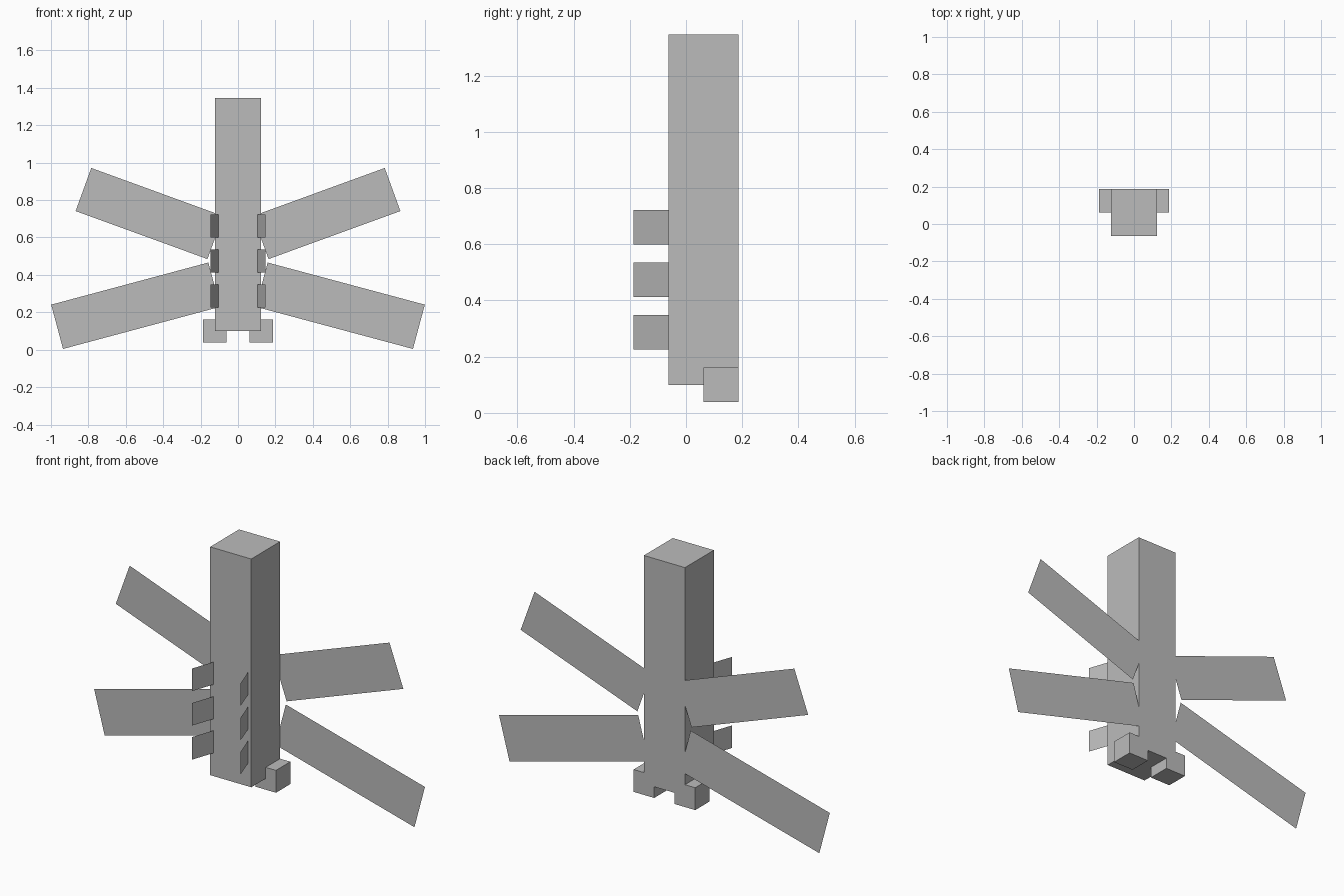
import bpy
from math import radians
from mathutils import Vector, Matrix

if "Cube" in bpy.data.objects:
    bpy.data.objects.remove(bpy.data.objects["Cube"], do_unlink=True)

# One plain grey
grey = bpy.data.materials.new("plain grey")
grey.use_nodes = True
color = (0.5, 0.5, 0.5, 1.0)
grey.diffuse_color = color
grey.node_tree.nodes["Principled BSDF"].inputs["Base Color"].default_value = color

BACK = 0.186


def finish(name):
    obj = bpy.context.object
    obj.name = name
    obj.data.name = name
    obj.data.materials.append(grey)
    return obj


def box(name, low, high):
    low, high = Vector(low), Vector(high)
    bpy.ops.mesh.primitive_cube_add(size=1)
    obj = finish(name)
    obj.data.transform(Matrix.Translation((low + high) / 2)
                       @ Matrix.Diagonal((high - low).to_4d()))
    return obj


def sheet(name, width, height, matrix):
    """Thin upright panel in the xz plane, placed by a matrix."""
    bpy.ops.mesh.primitive_plane_add(size=1)
    obj = finish(name)
    obj.data.transform(matrix @ Matrix.Rotation(radians(90), 4, "X")
                       @ Matrix.Diagonal((width, height, 1, 1)))
    return obj


# Tall square body
box("body", (-0.124, -0.063, 0.1), (0.124, BACK, 1.346))

for side, s in (("left", 1), ("right", -1)):
    # Block at the foot of the body
    x = sorted((s * 0.062, s * 0.186))
    box(side + "_foot", (x[0], 0.062, 0.039), (x[1], BACK, 0.161))

    # Two flat wings against the back
    for level, cx, cz, length, tilt in (("upper", 0.474, 0.728, 0.75, 20),
                                        ("lower", 0.547, 0.235, 0.87, -15)):
        place = (Matrix.Translation((s * cx, BACK, cz))
                 @ Matrix.Rotation(radians(-s * tilt), 4, "Y"))
        sheet(f"{side}_{level}_wing", length, 0.245, place)

    # Three small flat legs splayed outwards on the front
    for i, z in enumerate((0.287, 0.473, 0.661)):
        place = (Matrix.Translation((s * 0.126, -0.125, z))
                 @ Matrix.Rotation(radians(-s * 71), 4, "Z"))
        sheet(f"{side}_leg_{i + 1}", 0.131, 0.123, place)
